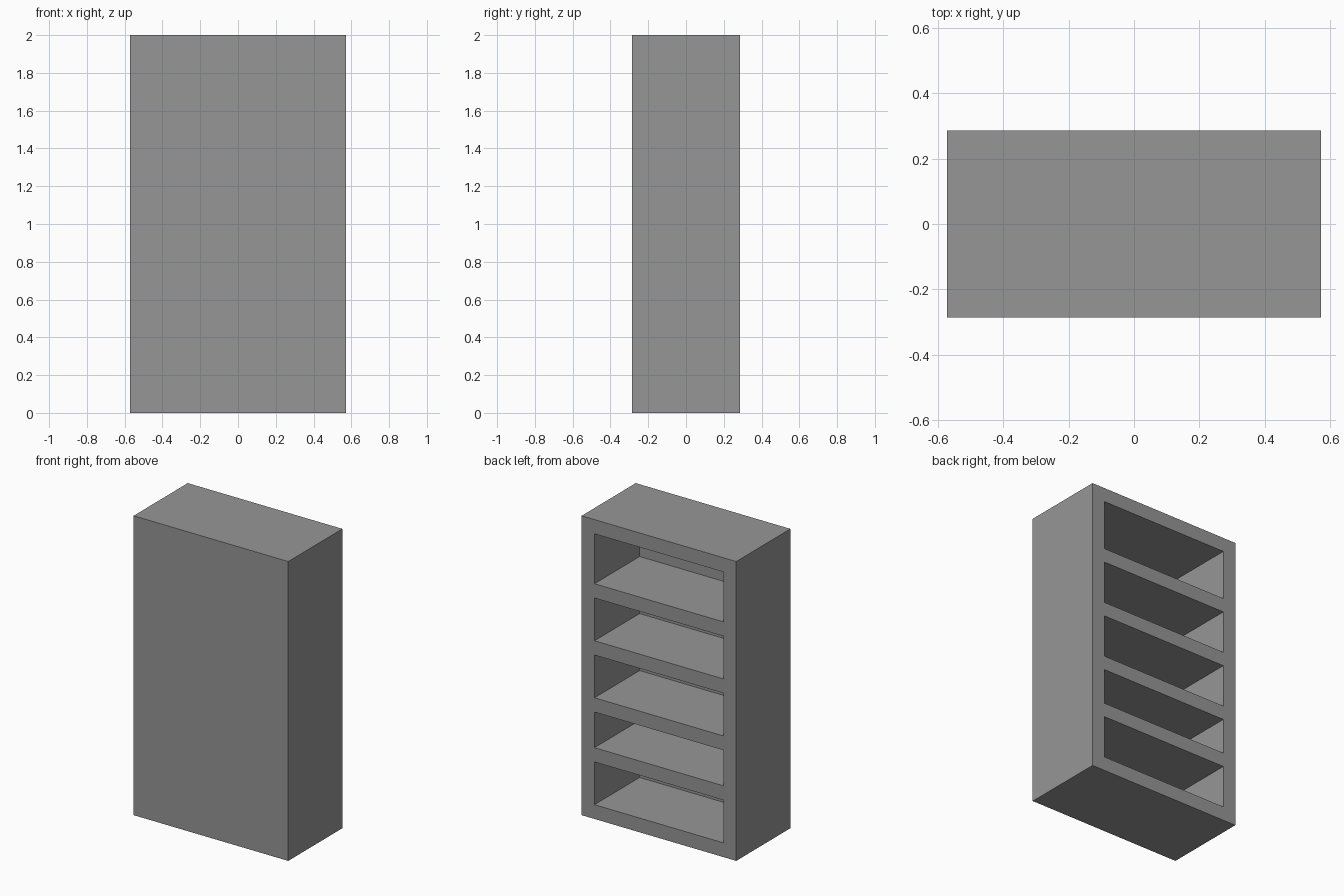
import bpy
import bmesh
import math
from mathutils import Vector

if "Cube" in bpy.data.objects:
    bpy.data.objects.remove(bpy.data.objects["Cube"], do_unlink=True)

# Everything is a multiple of the board thickness
BOARD = 2 / 21
WIDTH, DEPTH = 12 * BOARD, 6 * BOARD
OPENINGS = [3, 2.5, 3, 3, 3.5]      # compartment heights, bottom to top

grey = bpy.data.materials.new("grey")
grey.use_nodes = True
colour = (0.305, 0.305, 0.305, 1)
grey.diffuse_color = colour
grey.node_tree.nodes["Principled BSDF"].inputs["Base Color"].default_value = colour

# Edges of the boards across and up the open side
xs = [-WIDTH / 2, -WIDTH / 2 + BOARD, WIDTH / 2 - BOARD, WIDTH / 2]
zs = [0, BOARD]
for height in OPENINGS:
    zs += [zs[-1] + height * BOARD, zs[-1] + (height + 1) * BOARD]

# Grid of the open side, facing +y
bm = bmesh.new()
grid = [[bm.verts.new((x, DEPTH / 2, z)) for x in xs] for z in zs]
openings, frame = [], []
for row in range(len(zs) - 1):
    for col in range(len(xs) - 1):
        face = bm.faces.new((grid[row][col], grid[row + 1][col],
                             grid[row + 1][col + 1], grid[row][col + 1]))
        is_opening = col == 1 and row % 2 == 1
        (openings if is_opening else frame).append(face)


def push(geom, distance):
    verts = [g for g in geom if isinstance(g, bmesh.types.BMVert)]
    bmesh.ops.translate(bm, verts=verts, vec=Vector((0, -distance, 0)))


# Outer walls and closed front
rim = [e for e in bm.edges if e.is_boundary]
walls = bmesh.ops.extrude_edge_only(bm, edges=rim)["geom"]
push(walls, DEPTH)
front_rim = [e for e in walls if isinstance(e, bmesh.types.BMEdge) and e.is_boundary]
bmesh.ops.contextual_create(bm, geom=front_rim)

# Compartments sunk to one board from the front
for face in openings:
    sunk = bmesh.ops.extrude_discrete_faces(bm, faces=[face])["faces"]
    push(sunk[0].verts, DEPTH - BOARD)

# Merge flat areas and make the normals agree
bmesh.ops.recalc_face_normals(bm, faces=bm.faces)
bmesh.ops.dissolve_limit(bm, angle_limit=math.radians(1),
                         verts=bm.verts, edges=bm.edges)

mesh = bpy.data.meshes.new("bookcase")
bm.to_mesh(mesh)
bm.free()
mesh.materials.append(grey)
bookcase = bpy.data.objects.new("bookcase", mesh)
bpy.context.collection.objects.link(bookcase)
